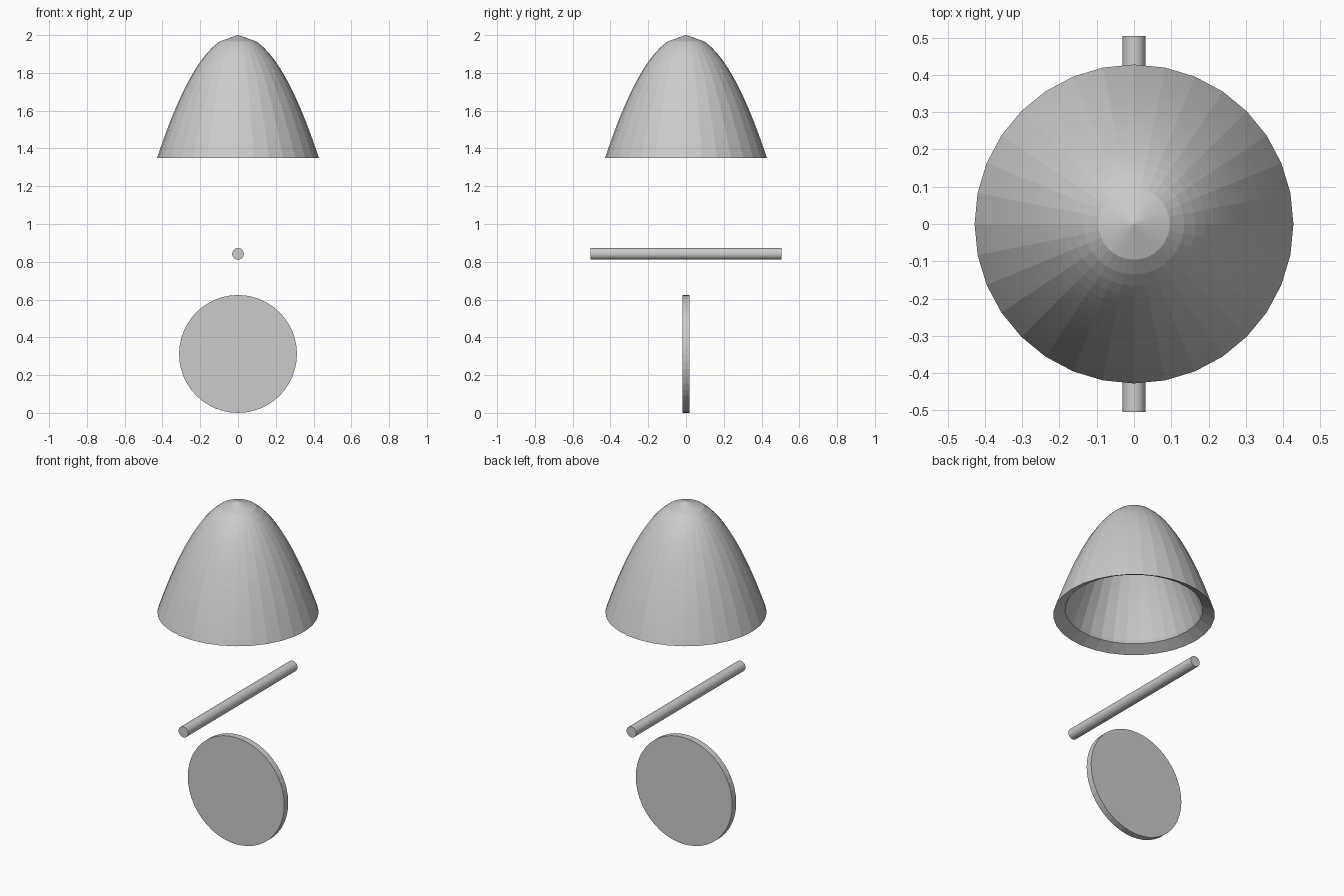
import bpy, bmesh, math
from mathutils import Matrix

if "Cube" in bpy.data.objects:
    bpy.data.objects.remove(bpy.data.objects["Cube"])

def finish(bm, name):
    bmesh.ops.recalc_face_normals(bm, faces=bm.faces)
    mesh = bpy.data.meshes.new(name)
    bm.to_mesh(mesh)
    bm.free()
    obj = bpy.data.objects.new(name, mesh)
    bpy.context.collection.objects.link(obj)
    return obj

def revolve(name, profile, sides):
    """Spin an (r, z) profile around the z axis."""
    bm = bmesh.new()
    vs = [bm.verts.new((r, 0, z)) for r, z in profile]
    es = [bm.edges.new(p) for p in zip(vs, vs[1:])]
    bmesh.ops.spin(bm, geom=vs + es, cent=(0, 0, 0), axis=(0, 0, 1),
                   angle=2 * math.pi, steps=sides, use_duplicate=False)
    bmesh.ops.remove_doubles(bm, verts=bm.verts, dist=1e-4)
    return finish(bm, name)

def y_cylinder(name, radius, length, z, sides):
    """Cylinder lying along y."""
    bm = bmesh.new()
    m = Matrix.Translation((0, 0, z)) @ Matrix.Rotation(math.pi / 2, 4, 'X')
    bmesh.ops.create_cone(bm, cap_ends=True, segments=sides, radius1=radius,
                          radius2=radius, depth=length, matrix=m)
    return finish(bm, name)

# Paraboloid shell: outer wall, sloped rim, inner wall offset along the normal
TOP, HEIGHT, RADIUS, RINGS, WALL = 2.0, 0.65, 0.428, 20, 0.05
k = HEIGHT / RADIUS ** 2
outer = [(RADIUS * math.sqrt(i / RINGS), TOP - HEIGHT * i / RINGS)
         for i in range(RINGS + 1)]
inner = []
for r, z in outer:
    length = math.hypot(2 * k * r, 1)
    p = (r - WALL * 2 * k * r / length, z - WALL / length)
    if p[1] > 1.39:
        inner.append(p)
revolve("paraboloid_shell", outer + [(0.366, 1.384)] + inner[::-1], 32)

# Thin horizontal rod
y_cylinder("rod", 0.031, 1.01, 0.842, 32)

# Upright flat disc
y_cylinder("disc", 0.312, 0.037, 0.312, 48)
